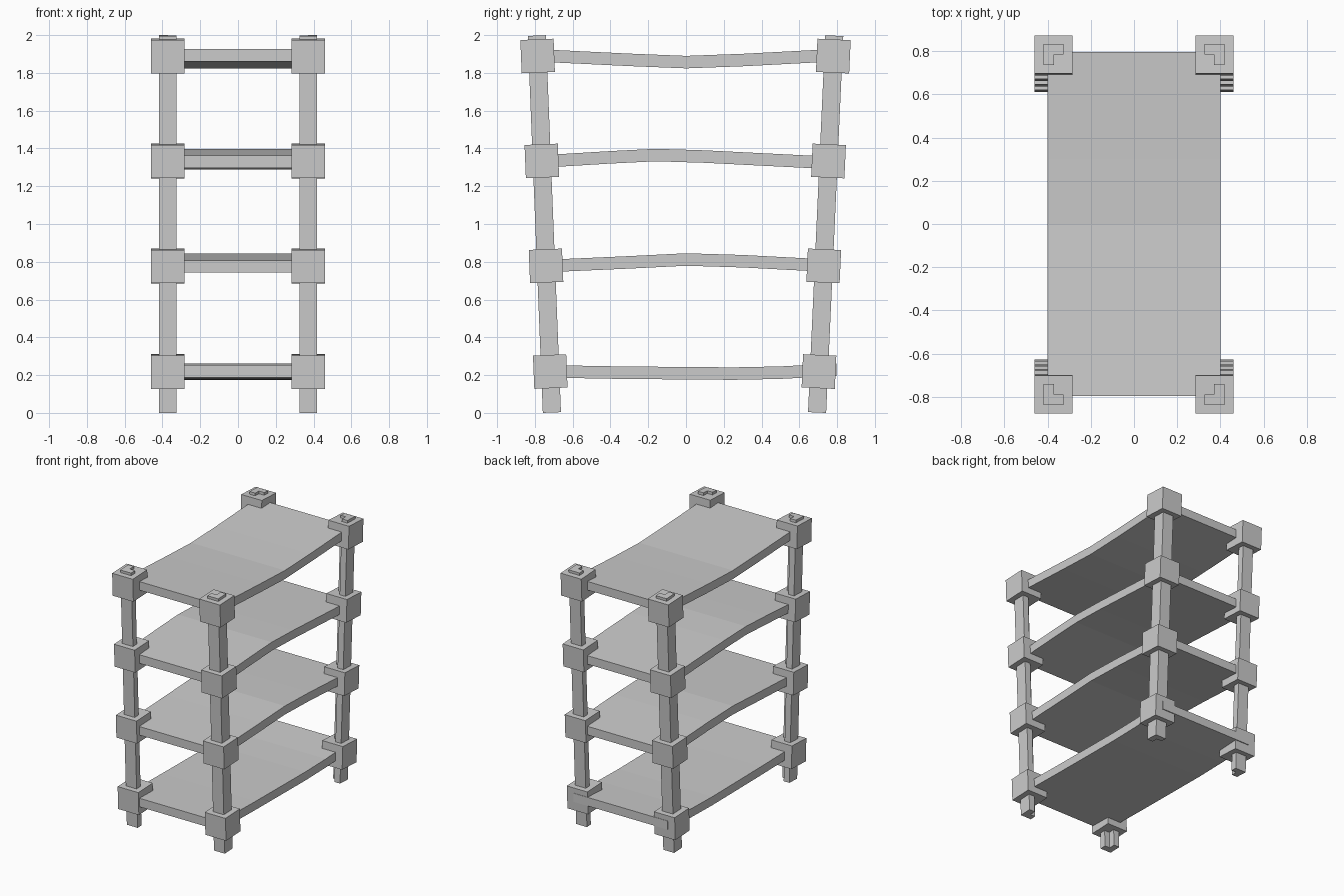
import bpy, bmesh, math
from mathutils import Matrix, Vector

if "Cube" in bpy.data.objects:
    bpy.data.objects.remove(bpy.data.objects["Cube"])


def prism(name, profile, offset, matrix=Matrix()):
    """Extrude a closed 3D outline along offset."""
    bm = bmesh.new()
    face = bm.faces.new([bm.verts.new(p) for p in profile])
    ext = bmesh.ops.extrude_face_region(bm, geom=[face], use_keep_orig=True)
    moved = [g for g in ext["geom"] if isinstance(g, bmesh.types.BMVert)]
    bmesh.ops.translate(bm, verts=moved, vec=offset)
    bmesh.ops.recalc_face_normals(bm, faces=bm.faces)
    bmesh.ops.transform(bm, matrix=matrix, verts=bm.verts)
    mesh = bpy.data.meshes.new(name)
    bm.to_mesh(mesh)
    bm.free()
    obj = bpy.data.objects.new(name, mesh)
    bpy.context.collection.objects.link(obj)
    return obj


# Leaning angle-section posts with cube joints at each shelf
HX, HY, T = 0.046, 0.048, 0.048       # post half sizes, wall thickness
BLOCK = 0.176
JOINTS = (0.217, 0.777, 1.333, 1.889)
for sy, base, top, end in ((-1, 0.710, 0.790, "front"), (1, 0.694, 0.785, "back")):
    tilt = math.atan2(top - base, 2.0)
    for sx, side in ((-1, "left"), (1, "right")):
        frame = (Matrix.Translation((sx * 0.372, sy * base, 0.002))
                 @ Matrix.Rotation(-sy * tilt, 4, 'X'))
        # L outline: outer corner solid, inner corner open
        outline = [(HX, HY), (-HX, HY), (-HX, HY - T),
                   (HX - T, HY - T), (HX - T, -HY), (HX, -HY)]
        prism(f"{end}_{side}_post", [(sx * x, sy * y, 0) for x, y in outline],
              Vector((0, 0, 1.997)), frame)
        h = BLOCK / 2
        square = [(-h, -h), (h, -h), (h, h), (-h, h)]
        for i, z in enumerate(JOINTS):
            prism(f"{end}_{side}_joint_{i + 1}", [(x, y, z - h) for x, y in square],
                  Vector((0, 0, BLOCK)), frame)

# Warped shelf boards: centre line (y, z) per shelf, extruded across x
THICK = 0.066
SHELVES = (
    [(-0.795, 0.221), (-0.35, 0.213), (0.0, 0.210), (0.25, 0.208), (0.5, 0.213), (0.797, 0.229)],
    [(-0.797, 0.775), (-0.3, 0.797), (0.0, 0.812), (0.3, 0.803), (0.797, 0.777)],
    [(-0.797, 1.329), (-0.4, 1.353), (-0.16, 1.365), (0.1, 1.357), (0.797, 1.322)],
    [(-0.797, 1.893), (-0.3, 1.869), (0.0, 1.857), (0.3, 1.868), (0.797, 1.894)],
)
for i, line in enumerate(SHELVES):
    lower = [(-0.4, y, z - THICK / 2) for y, z in line]
    upper = [(-0.4, y, z + THICK / 2) for y, z in reversed(line)]
    prism(f"shelf_{i + 1}", lower + upper, Vector((0.8, 0, 0)))
